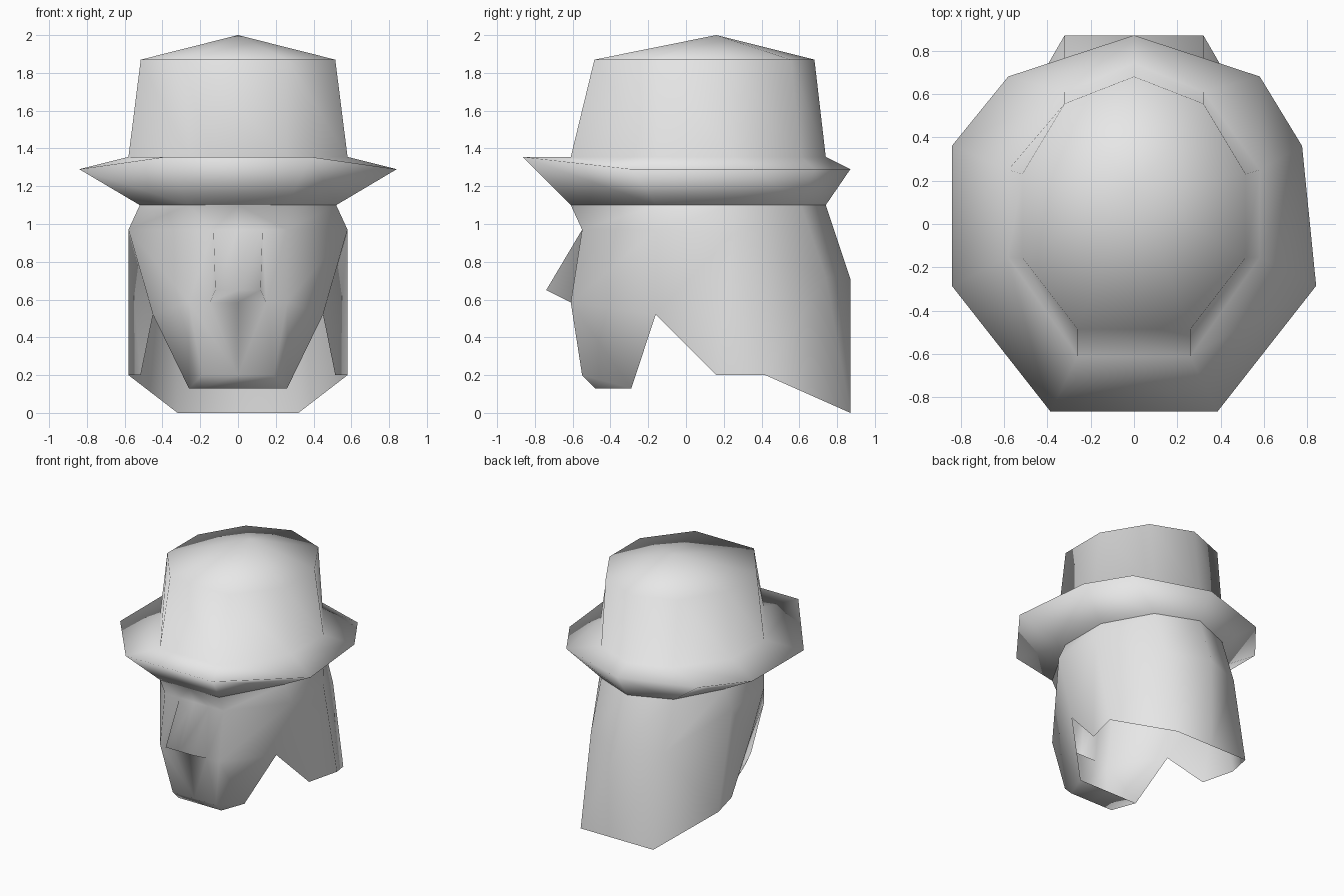
import bpy
import bmesh

old_cube = bpy.data.objects.get("Cube")
if old_cube:
    bpy.data.objects.remove(old_cube, do_unlink=True)


def make_material(name, colour):
    material = bpy.data.materials.new(name)
    material.use_nodes = True
    material.diffuse_color = colour
    shader = material.node_tree.nodes["Principled BSDF"]
    shader.inputs["Base Color"].default_value = colour
    shader.inputs["Roughness"].default_value = 0.8
    return material


plain_grey = make_material("plain light grey", (0.8, 0.8, 0.8, 1))


def finish(bm, name):
    """Weld the seam, face the surface outward and make a smooth object."""
    bmesh.ops.remove_doubles(bm, verts=bm.verts[:], dist=0.001)
    bmesh.ops.recalc_face_normals(bm, faces=bm.faces[:])
    for face in bm.faces:
        face.smooth = True
    mesh = bpy.data.meshes.new(name)
    bm.to_mesh(mesh)
    bm.free()
    mesh.materials.append(plain_grey)
    obj = bpy.data.objects.new(name, mesh)
    bpy.context.collection.objects.link(obj)
    return obj


def full_ring(half):
    """Mirror a half outline, which starts at the back centre, into a loop."""
    mirrored = [(-x, y, z) for x, y, z in reversed(half[1:])]
    return half + mirrored


def level(outline, z):
    return [(x, y, z) for x, y in outline]


# Hat: stacked nine-sided rings from the band up over the brim to the crown
band = level([(0, .74), (.32, .61), (.52, .25), (.52, -.155), (.26, -.61)], 1.1)
brim_edge = level([(0, .87), (.58, .68), (.84, .36), (.84, -.285)], 1.29)
brim_edge.append((.385, -.865, 1.355))
crown_base = level([(0, .74), (.32, .61), (.58, .25), (.58, -.155), (.26, -.61)], 1.355)
crown_top = level([(0, .68), (.32, .555), (.515, .23), (.515, -.155), (.26, -.485)], 1.87)


def build_hat():
    bm = bmesh.new()
    rings = []
    for half in (band, brim_edge, crown_base, crown_top):
        rings.append([bm.verts.new(point) for point in full_ring(half)])
    # the brim is pinched a little on one side
    rings[1][2].co.x = .775
    count = len(rings[0])
    for lower, upper in zip(rings, rings[1:]):
        for i in range(count):
            j = (i + 1) % count
            bm.faces.new((lower[i], lower[j], upper[j], upper[i]))
    # low peaked top
    peak = bm.verts.new((0, .16, 2))
    for i in range(count):
        bm.faces.new((rings[-1][i], rings[-1][(i + 1) % count], peak))
    return finish(bm, "hat")


# Head: named points of one half, mirrored across the middle
points = {
    "top back middle": band[0], "top back": band[1], "top rear side": band[2],
    "top front side": band[3], "top front": band[4],
    "top front middle": (0, -.61, 1.1),
    "nape middle": (0, .87, .71), "nape": (.32, .74, .72),
    "rear side": (.58, .25, .95), "temple": (.58, -.155, .97),
    "brow": (.26, -.55, .97), "brow middle": (0, -.55, .97),
    "nose root": (.13, -.55, .97), "nose base": (.15, -.61, .585),
    "nose": (.12, -.74, .65), "nose middle": (0, -.74, .65),
    "lip": (.26, -.61, .585), "lip middle": (0, -.61, .585),
    "notch": (.45, -.16, .52),
    "chin": (.19, -.55, .2), "chin middle": (0, -.55, .2),
    "chin base": (.19, -.48, .13), "chin base middle": (0, -.48, .13),
    "chin rear": (.26, -.29, .13), "chin rear middle": (0, -.29, .13),
    "hair front": (.515, .16, .2), "hair side": (.58, .42, .2),
    "hair back": (.32, .87, 0), "hair back middle": (0, .87, 0),
}

patches = [
    # back of the head and hanging hair
    ("top back middle", "top back", "nape", "nape middle"),
    ("top back", "top rear side", "rear side", "nape"),
    ("nape middle", "nape", "hair back", "hair back middle"),
    ("nape", "rear side", "hair side"),
    ("nape", "hair side", "hair back"),
    # side of the head down to the notch
    ("top rear side", "top front side", "temple", "rear side"),
    ("rear side", "temple", "notch"),
    ("rear side", "notch", "hair front"),
    ("rear side", "hair front", "hair side"),
    # face
    ("top front side", "top front", "brow", "temple"),
    ("top front", "top front middle", "brow middle", "nose root", "brow"),
    ("temple", "brow", "lip"),
    ("temple", "lip", "notch"),
    ("brow", "nose root", "nose base", "lip"),
    # nose wedge
    ("nose root", "brow middle", "nose middle", "nose"),
    ("nose root", "nose", "nose base"),
    ("nose", "nose middle", "lip middle", "nose base"),
    # jaw and chin
    ("notch", "lip", "chin rear"),
    ("lip", "chin", "chin rear"),
    ("lip", "nose base", "lip middle", "chin middle", "chin"),
    ("chin", "chin middle", "chin base middle", "chin base"),
    ("chin", "chin base", "chin rear"),
    ("chin base", "chin base middle", "chin rear middle", "chin rear"),
]


def build_head():
    bm = bmesh.new()
    for side in (1, -1):
        verts = {name: bm.verts.new((side * x, y, z))
                 for name, (x, y, z) in points.items()}
        for patch in patches:
            corners = [verts[name] for name in patch]
            bm.faces.new(corners if side > 0 else corners[::-1])
    return finish(bm, "head")


build_hat()
build_head()
